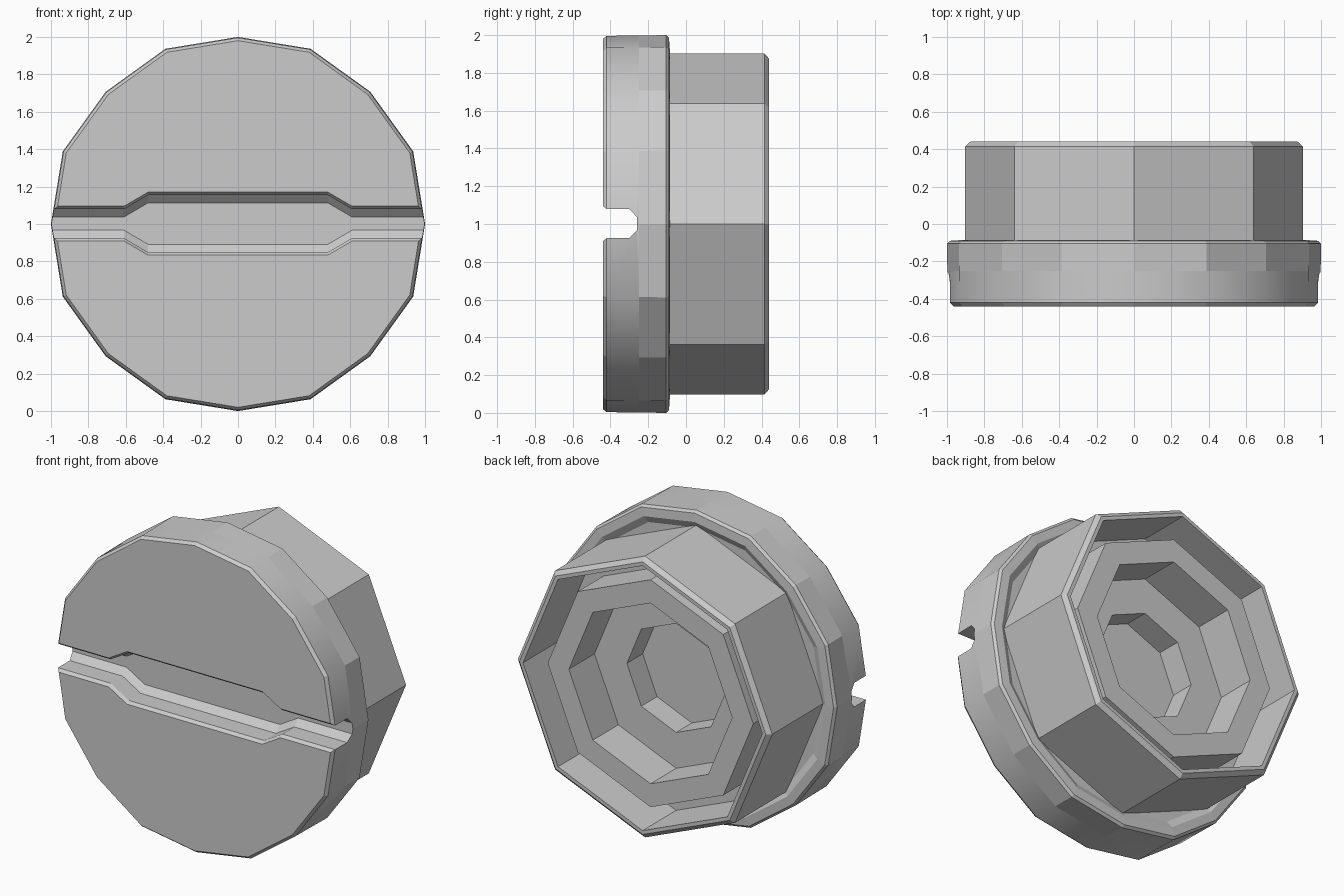
import bpy, bmesh
from math import sin, cos, pi

if "Cube" in bpy.data.objects:
    bpy.data.objects.remove(bpy.data.objects["Cube"])


def loft(name, sections, smooth_band=None):
    """Bridge closed sections in order and cap both ends."""
    bm = bmesh.new()
    rings = [[bm.verts.new(p) for p in s] for s in sections]
    n = len(rings[0])
    for k, (a, b) in enumerate(zip(rings, rings[1:])):
        for i in range(n):
            j = (i + 1) % n
            f = bm.faces.new((a[i], a[j], b[j], b[i]))
            f.smooth = k == smooth_band
    bm.faces.new(rings[0])
    bm.faces.new(rings[-1])
    bmesh.ops.recalc_face_normals(bm, faces=bm.faces[:])
    mesh = bpy.data.meshes.new(name)
    bm.to_mesh(mesh)
    bm.free()
    obj = bpy.data.objects.new(name, mesh)
    bpy.context.collection.objects.link(obj)
    return obj


def turned(name, profile, sides, odd=1.0, smooth_band=None):
    """Polygonal lathe about the y axis through z = 1; profile is (radius, y)."""
    sections = []
    for r, y in profile:
        ring = []
        for i in range(sides):
            a = 2 * pi * i / sides
            q = r * (odd if i % 2 else 1)
            ring.append((q * cos(a), y, 1 + q * sin(a)))
        sections.append(ring)
    return loft(name, sections, smooth_band)


# Sixteen-sided head with bevelled front and a back that dips beside the body
head = turned("screw_head", [
    (0.98, -0.44), (0.996, -0.42), (0.998, -0.25), (1.0, -0.105),
    (0.985, -0.09), (0.93, -0.086), (0.885, -0.11)],
    16, odd=1.014, smooth_band=1)

# Driver slot, wider in the middle, with bevelled mouth and floor
slot_sections = []
for x, w in [(-1.2, .077), (-.61, .077), (-.48, .153),
             (.48, .153), (.61, .077), (1.2, .077)]:
    half = [(-0.6, w + .016), (-0.44, w + .016), (-0.42, w),
            (-0.30, w), (-0.26, w - .042)]
    outline = half + [(y, -z) for y, z in reversed(half)]
    slot_sections.append([(x, y, 1.002 + z) for y, z in outline])
slot = loft("slot_cutter", slot_sections)
slot.hide_render = True

cut = head.modifiers.new("slot", 'BOOLEAN')
cut.operation = 'DIFFERENCE'
cut.solver = 'EXACT'
cut.object = slot
bpy.context.view_layer.update()
depsgraph = bpy.context.evaluated_depsgraph_get()
cut_mesh = bpy.data.meshes.new_from_object(head.evaluated_get(depsgraph))
head.modifiers.clear()
head.data = cut_mesh
bpy.data.objects.remove(slot)

# Octagonal body: bevelled rim, groove, inner collar, then a stepped recess
turned("octagonal_body", [
    (0.903, -0.12), (0.903, 0.415), (0.875, 0.44), (0.85, 0.44),
    (0.85, 0.10), (0.73, 0.10), (0.73, 0.36), (0.58, 0.36),
    (0.58, 0.10), (0.35, 0.10), (0.35, -0.06)], 8)
